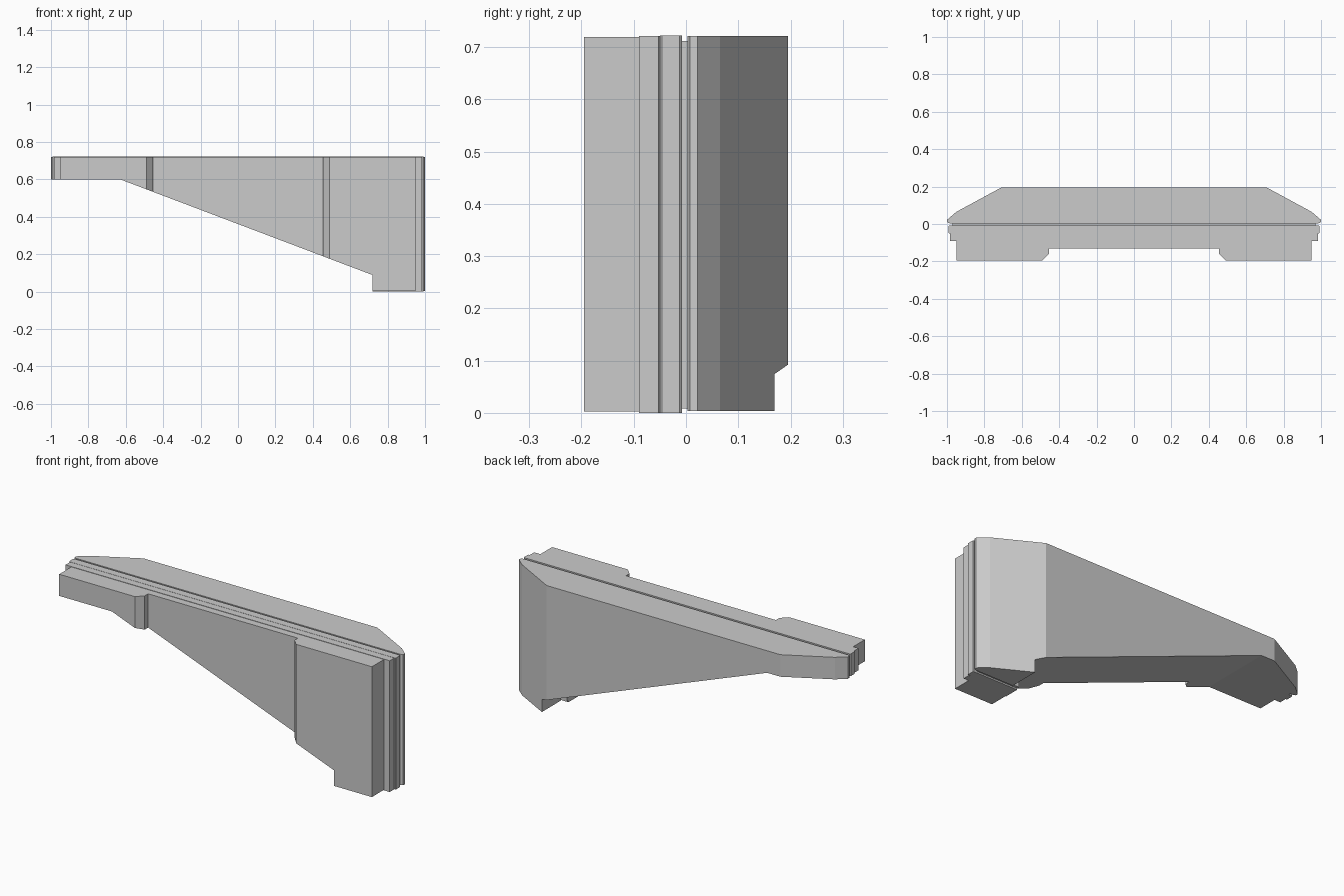
import bpy, bmesh
from mathutils import Vector

if "Cube" in bpy.data.objects:
    bpy.data.objects.remove(bpy.data.objects["Cube"])


def prism(name, points, push):
    """Closed solid from a polygon swept along a vector."""
    bm = bmesh.new()
    face = bm.faces.new([bm.verts.new(p) for p in points])
    swept = bmesh.ops.extrude_face_region(bm, geom=[face])
    moved = [g for g in swept["geom"] if isinstance(g, bmesh.types.BMVert)]
    bmesh.ops.translate(bm, verts=moved, vec=Vector(push))
    bmesh.ops.recalc_face_normals(bm, faces=bm.faces[:])
    mesh = bpy.data.meshes.new(name)
    bm.to_mesh(mesh)
    bm.free()
    ob = bpy.data.objects.new(name, mesh)
    bpy.context.collection.objects.link(ob)
    return ob


def layer(name, half, top, foot_x=0.72, base=0.0):
    """Mirrored plan outline, trimmed below by the sloping side outline."""
    plan = half + [(-x, y) for x, y in reversed(half)]
    ob = prism(name, [(x, y, -0.1) for x, y in plan], (0, 0, top + 0.1))
    foot_z = 0.6 - (foot_x + 0.63) * 0.379
    side = [(-1.2, 0.6), (-0.63, 0.6), (foot_x, foot_z), (foot_x, base),
            (1.2, base), (1.2, 1), (-1.2, 1)]
    cutter = prism("side_cutter", [(x, -0.5, z) for x, z in side], (0, 1, 0))
    cutter.hide_render = True
    mod = ob.modifiers.new("trim", "BOOLEAN")
    mod.operation = "INTERSECT"
    mod.solver = "EXACT"
    mod.object = cutter
    bpy.context.view_layer.update()
    dg = bpy.context.evaluated_depsgraph_get()
    mesh = bpy.data.meshes.new_from_object(ob.evaluated_get(dg))
    ob.modifiers.clear()
    ob.data = mesh
    bpy.data.objects.remove(cutter)
    return ob


# Back panel with long chamfered ends
layer("back_panel", [(0.985, 0.003), (0.998, 0.008), (1.0, 0.022),
                     (0.95, 0.065), (0.71, 0.195)], 0.721, 0.757, 0.004)

# Recessed core showing in the groove
layer("groove_core", [(0.97, -0.012), (0.97, 0.006)], 0.712, base=0.008)

# Two stepped trim bands
layer("main_trim", [(0.99, -0.05), (0.993, -0.046), (0.993, -0.012),
                    (0.989, -0.008)], 0.722)
layer("front_trim", [(0.985, -0.09), (0.985, -0.053), (0.975, -0.05)],
      0.721)

# Front panel with a raised pad at each end
layer("front_panel", [(0.455, -0.13), (0.455, -0.16), (0.49, -0.195),
                      (0.95, -0.195), (0.95, -0.09)], 0.719, base=0.003)
